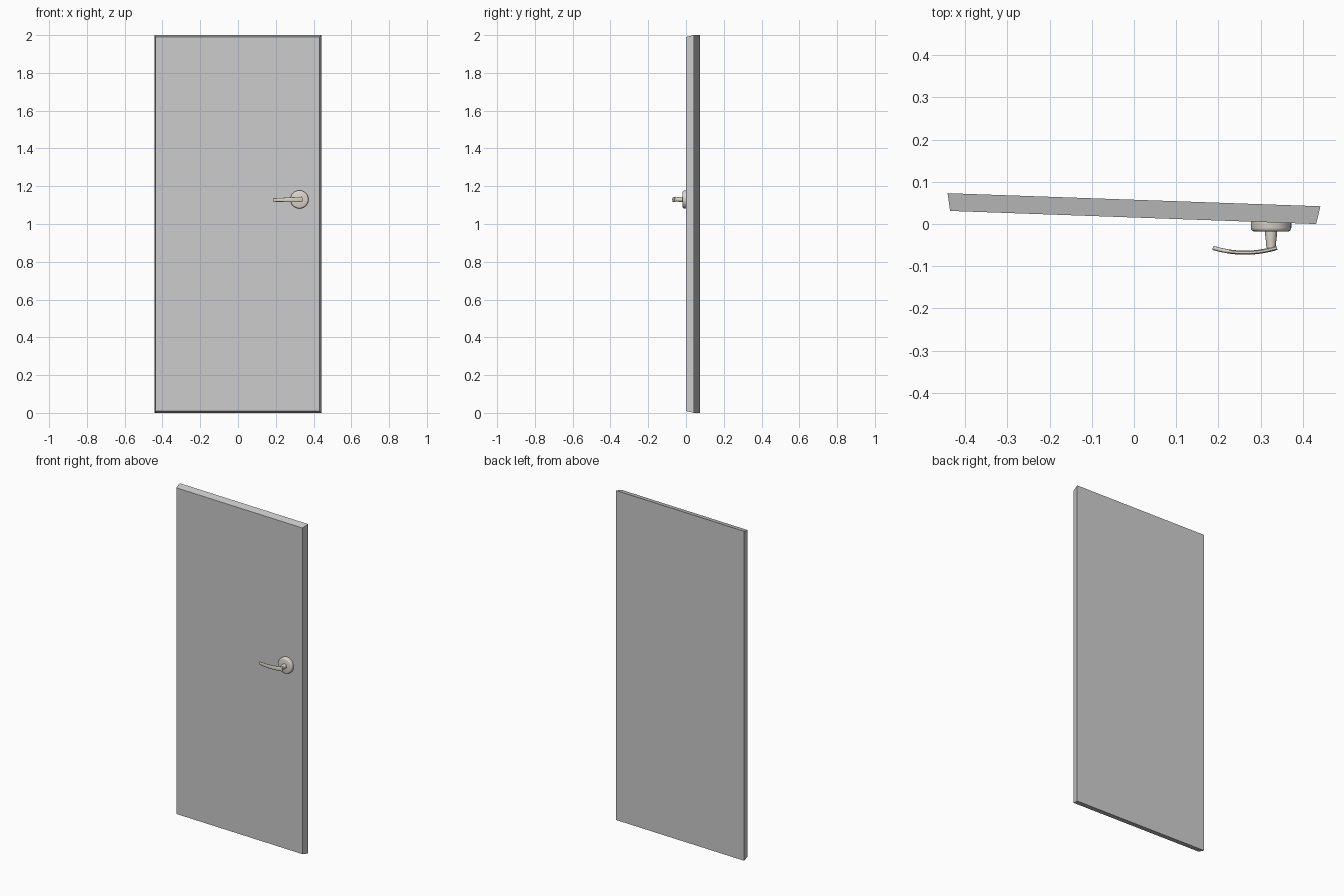
import bpy, bmesh, math

if "Cube" in bpy.data.objects:
    bpy.data.objects.remove(bpy.data.objects["Cube"])

metal = bpy.data.materials.new("satin_metal")
metal.diffuse_color = (0.72, 0.68, 0.61, 1)
metal.use_nodes = True
metal.node_tree.nodes["Principled BSDF"].inputs["Base Color"].default_value = metal.diffuse_color
HX, HZ = 0.325, 1.13   # handle axis


def make_object(name, bm, mat=None, smooth=False):
    bmesh.ops.recalc_face_normals(bm, faces=bm.faces)
    me = bpy.data.meshes.new(name)
    bm.to_mesh(me)
    bm.free()
    ob = bpy.data.objects.new(name, me)
    bpy.context.collection.objects.link(ob)
    if mat:
        me.materials.append(mat)
    if smooth:
        bpy.context.view_layer.objects.active = ob
        ob.select_set(True)
        bpy.ops.object.shade_smooth_by_angle(angle=math.radians(40))
        ob.select_set(False)
    return ob


def loft(name, rings, mat=None, smooth=False):
    """Skin a list of equal-length point rings and cap both ends."""
    bm = bmesh.new()
    vs = [[bm.verts.new(p) for p in r] for r in rings]
    n = len(vs[0])
    for a, b in zip(vs, vs[1:]):
        for i in range(n):
            j = (i + 1) % n
            bm.faces.new((a[i], a[j], b[j], b[i]))
    bm.faces.new(vs[0])
    bm.faces.new(vs[-1])
    return make_object(name, bm, mat, smooth)


def turned(name, profile, sides):
    """Round part about the handle axis; profile holds (radius, y)."""
    angles = [2 * math.pi * i / sides for i in range(sides)]
    return loft(name, [[(HX + r * math.cos(a), y, HZ + r * math.sin(a)) for a in angles]
                       for r, y in profile], metal, True)


# door panel: slightly ajar, front face a little smaller than the back
def panel_face(xl, yl, xr, yr, z0, z1):
    return [(xl, yl, z0), (xr, yr, z0), (xr, yr, z1), (xl, yl, z1)]


loft("door_panel", [panel_face(-0.436, 0.031, 0.432, 0.0, 0.01, 1.99),
                    panel_face(-0.442, 0.073, 0.442, 0.042, 0.0, 2.0)])

# round rose plate with a rolled front edge
turned("handle_rose", [(0.048, 0.012), (0.048, -0.009), (0.0468, -0.0135),
                       (0.044, -0.0165), (0.040, -0.018)], 32)

# tapered neck
turned("handle_neck", [(0.014, -0.016), (0.0138, -0.028), (0.0118, -0.044), (0.0112, -0.057)], 24)

# bowed lever, tapering toward its free end
rings = []
steps = 14
for k in range(steps + 1):
    t = k / steps
    x = 0.339 - 0.152 * t
    y = -0.0565 - 0.0115 * (1 - (2 * t - 1) ** 2)
    slope = 0.0115 * 4 * (2 * t - 1) / 0.152
    hz = 0.0145 - 0.0055 * t
    ring = []
    for i in range(16):
        a = 2 * math.pi * i / 16
        c, s = math.cos(a), math.sin(a)
        d = 0.0048 * math.copysign(abs(c) ** 0.7, c)
        ring.append((x + d * slope, y + d, HZ - 0.003 * t + hz * math.copysign(abs(s) ** 0.8, s)))
    rings.append(ring)
loft("handle_lever", rings, metal, True)
